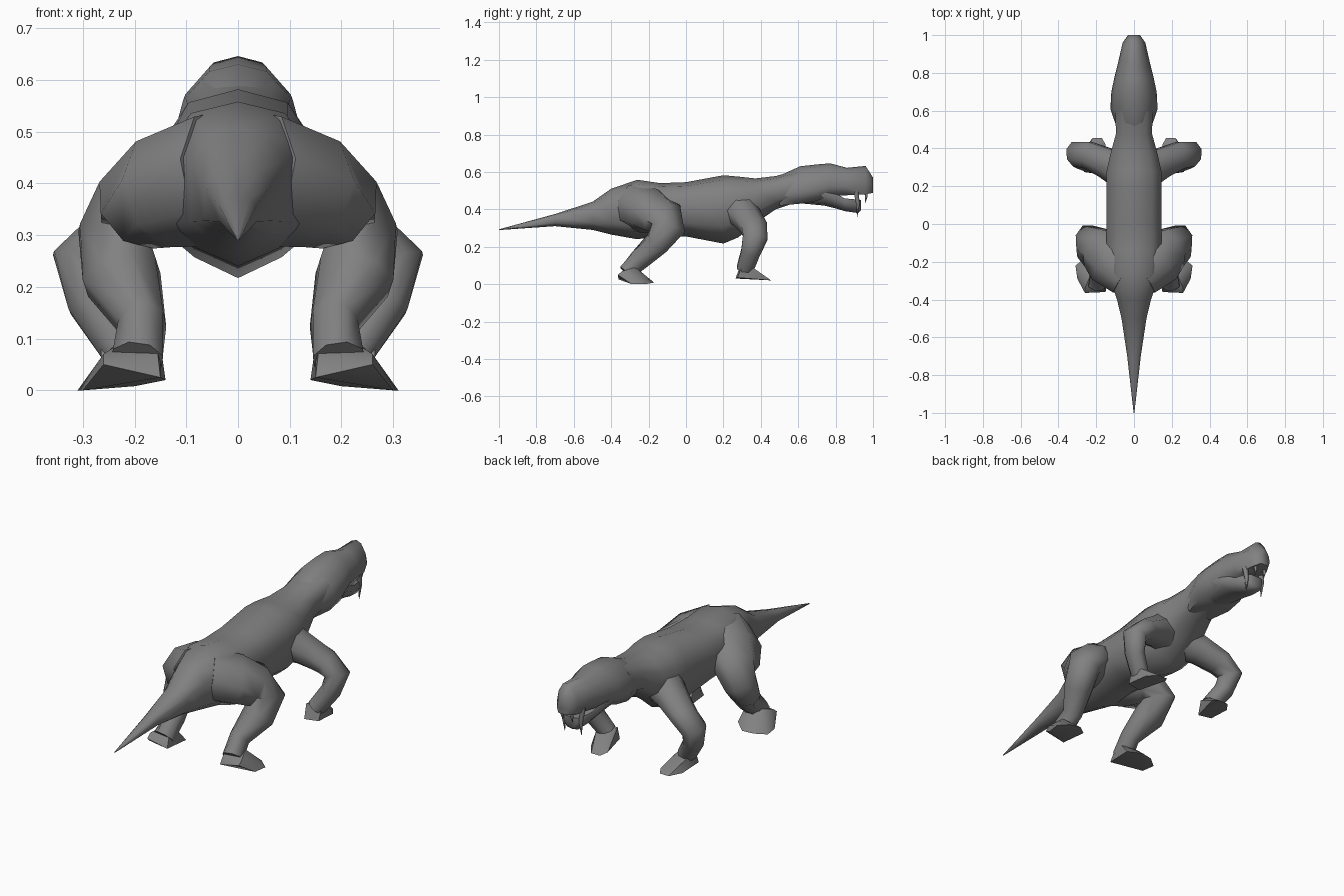
import bpy, bmesh, math
from mathutils import Vector

if "Cube" in bpy.data.objects:
    bpy.data.objects.remove(bpy.data.objects["Cube"])

GREY = bpy.data.materials.new("dark_grey")
GREY.diffuse_color = (.22, .22, .22, 1)
GREY.use_nodes = True
GREY.node_tree.nodes["Principled BSDF"].inputs["Base Color"].default_value = GREY.diffuse_color


def finish(name, bm, mirror=False, angle=65):
    bmesh.ops.recalc_face_normals(bm, faces=bm.faces)
    me = bpy.data.meshes.new(name)
    bm.to_mesh(me)
    bm.free()
    me.materials.append(GREY)
    ob = bpy.data.objects.new(name, me)
    bpy.context.collection.objects.link(ob)
    bpy.ops.object.select_all(action='DESELECT')
    ob.select_set(True)
    bpy.context.view_layer.objects.active = ob
    bpy.ops.object.shade_smooth_by_angle(angle=math.radians(angle))
    if mirror:
        ob.modifiers.new("mirror", 'MIRROR').use_mirror_merge = False
    return ob


def skin(rings):
    bm = bmesh.new()
    loops = [[bm.verts.new(p) for p in r] for r in rings]
    n = len(loops[0])
    for a, b in zip(loops, loops[1:]):
        for i in range(n):
            j = (i + 1) % n
            bm.faces.new((a[i], a[j], b[j], b[i]))
    bm.faces.new(loops[0])
    bm.faces.new(loops[-1])
    return bm


def body_loft(name, sections, profile):
    # sections: y, half width, top, bottom; profile: half outline, top to bottom
    outline = profile + [(-x, z) for x, z in profile[-2:0:-1]]
    rings = [[(x * w, y, bot + z * (top - bot)) for x, z in outline]
             for y, w, top, bot in sections]
    return finish(name, skin(rings))


def limb(name, stations, sides=8):
    # stations: centre, half width sideways, half width fore-and-aft
    pts = [Vector(s[0]) for s in stations]
    rings = []
    for i, (c, ru, rv) in enumerate(stations):
        t = (pts[min(i + 1, len(pts) - 1)] - pts[max(i - 1, 0)]).normalized()
        v = Vector((0, 1, 0))
        v = (v - t * v.dot(t)).normalized()
        u = v.cross(t)
        ring = []
        for k in range(sides):
            a = 2 * math.pi * (k + 0.5) / sides
            ring.append(pts[i] + (u * ru * math.cos(a) + v * rv * math.sin(a)) * 1.06)
        rings.append(ring)
    return finish(name, skin(rings), True)


def hull(name, points):
    bm = bmesh.new()
    for p in points:
        bm.verts.new(p)
    bmesh.ops.convex_hull(bm, input=bm.verts)
    return finish(name, bm, True, 45)


def tooth(name, base, tip, r):
    base, tip = Vector(base), Vector(tip)
    mid = base.lerp(tip, 0.5) + Vector((0, r * 0.5, 0))
    rings = []
    for c, s in ((base, r), (mid, r * 0.7), (tip, r * 0.08)):
        rings.append([c + Vector((math.cos(a) * s, math.sin(a) * s, 0))
                      for a in (k * math.pi / 3 for k in range(6))])
    return finish(name, skin(rings), True)


# torso, tail and neck
body_loft("torso_and_tail", [
    (-1.0, .002, .293, .289), (-.7, .036, .375, .31), (-.5, .066, .44, .29),
    (-.4, .09, .51, .265), (-.26, .138, .558, .24), (-.14, .145, .54, .26),
    (0, .145, .545, .255), (.2, .145, .582, .217), (.28, .145, .575, .25),
    (.37, .125, .565, .325), (.48, .095, .578, .40), (.6, .10, .61, .44)],
    [(0, 1), (.66, .93), (1, .72), (1, .25), (.58, .11), (0, 0)])

# skull and lower jaw
body_loft("skull", [
    (.5, .088, .58, .42), (.61, .125, .63, .43), (.70, .12, .64, .445),
    (.77, .105, .646, .47), (.86, .083, .622, .475), (.96, .06, .632, .48),
    (1.0, .032, .57, .488)],
    [(0, 1), (.45, .93), (.85, .65), (1, .3), (.75, 0), (0, 0)])
body_loft("lower_jaw", [
    (.58, .09, .51, .435), (.74, .10, .515, .42), (.80, .085, .485, .405),
    (.85, .07, .458, .39), (.92, .055, .452, .38), (.935, .035, .45, .395)],
    [(0, 1), (.9, 1), (1, .6), (.6, .1), (0, 0)])

# teeth
tooth("upper_fang", (.05, .908, .50), (.047, .915, .36), .016)
tooth("upper_incisor", (.028, .96, .50), (.028, .958, .435), .011)

# hind legs
limb("hind_leg", [
    ((.03, -.27, .41), .13, .12), ((.13, -.19, .39), .11, .135),
    ((.195, -.125, .355), .085, .115), ((.24, -.095, .30), .07, .09),
    ((.225, -.155, .22), .075, .065),
    ((.185, -.25, .13), .045, .055), ((.195, -.32, .06), .05, .045)])
hull("hind_foot", [
    (.15, -.36, .025), (.26, -.365, .05), (.14, -.22, .02), (.2, -.17, .008),
    (.26, -.18, .006), (.31, -.22, 0), (.30, -.29, 0), (.15, -.28, .09),
    (.23, -.27, .09), (.155, -.34, .07), (.26, -.34, .07)])

# front legs
limb("front_leg", [
    ((.05, .28, .40), .10, .10), ((.15, .325, .355), .07, .08),
    ((.245, .365, .30), .055, .072), ((.305, .37, .25), .055, .067),
    ((.285, .345, .17), .045, .052), ((.225, .315, .08), .042, .045)])
hull("front_foot", [
    (.19, .265, .03), (.265, .275, .035), (.15, .42, .03), (.17, .455, .02),
    (.22, .455, .02), (.26, .40, .025), (.185, .29, .10), (.265, .30, .10),
    (.19, .355, .09), (.26, .355, .09)])
